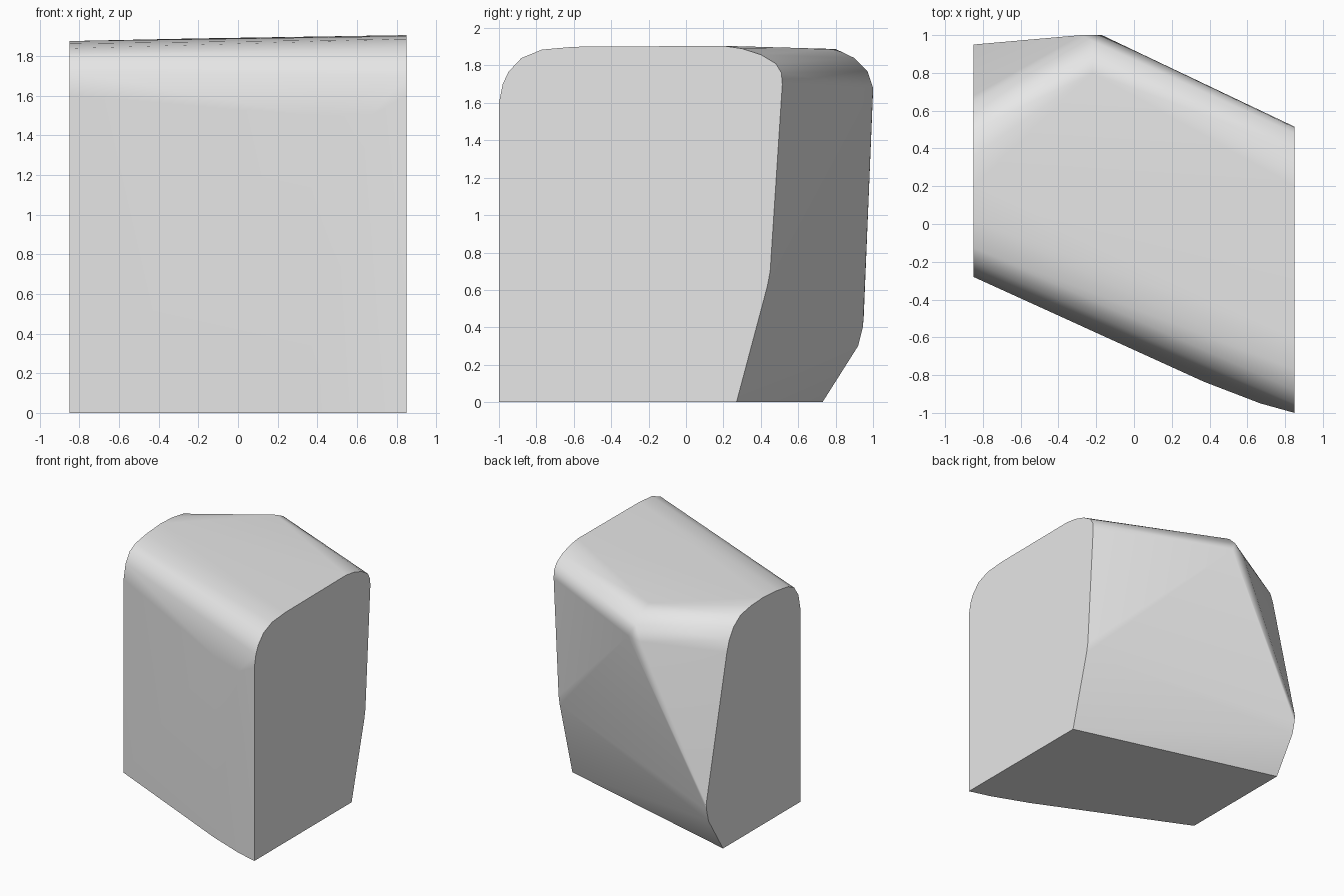
import bpy, bmesh

cube = bpy.data.objects.get("Cube")
if cube:
    bpy.data.objects.remove(cube, do_unlink=True)

HALF = 0.85

# Side profiles as (y, z), from the front foot over the top to the back foot
right_end = [(-1, 0), (-1, 1.6), (-.98, 1.7), (-.95, 1.765), (-.88, 1.84),
             (-.77, 1.885), (-.6, 1.9), (.2, 1.905), (.3, 1.89), (.4, 1.858),
             (.48, 1.81), (.51, 1.76), (.515, 1.7), (.45, .7), (.435, .62), (.27, 0)]
left_end = [(-.28, 0), (-.28, 1.6), (-.255, 1.72), (-.2, 1.8), (-.125, 1.838),
            (.02, 1.862), (.2, 1.875), (.36, 1.868), (.5, 1.843), (.59, 1.78),
            (.65, 1.69), (.68, 1.6), (.95, .45), (.945, .4), (.92, .3), (.73, 0)]

points = [(HALF, y, z) for y, z in right_end]
points += [(-HALF, y, z) for y, z in left_end]

# Rounded peak of the back
points += [(-.28, 1, 1.66), (-.17, 1, 1.68), (-.22, .97, 1.77),
           (-.22, .9, 1.84), (-.22, .8, 1.888)]

# Slight bulge of the front
for x, y in ((.37, -.835), (.67, -.95)):
    points += [(x, y, 0), (x, y, 1.5)]

# Wrap the points into one solid stone
bm = bmesh.new()
for p in points:
    bm.verts.new(p)
hull = bmesh.ops.convex_hull(bm, input=bm.verts[:])
loose = {g for g in hull["geom_interior"] + hull["geom_unused"]
         if isinstance(g, bmesh.types.BMVert) and not g.link_faces}
bmesh.ops.delete(bm, geom=list(loose), context='VERTS')
bmesh.ops.dissolve_limit(bm, angle_limit=0.01, verts=bm.verts[:], edges=bm.edges[:])
bmesh.ops.recalc_face_normals(bm, faces=bm.faces[:])

mesh = bpy.data.meshes.new("stone_block")
bm.to_mesh(mesh)
bm.free()
stone = bpy.data.objects.new("stone_block", mesh)
bpy.context.collection.objects.link(stone)

# Plain grey surface
grey = bpy.data.materials.new("light_grey")
grey.use_nodes = True
colour = (0.8, 0.8, 0.8, 1)
grey.diffuse_color = colour
grey.node_tree.nodes["Principled BSDF"].inputs["Base Color"].default_value = colour
mesh.materials.append(grey)

# Soft rounding, crisp cut ends
bpy.ops.object.select_all(action='DESELECT')
stone.select_set(True)
bpy.context.view_layer.objects.active = stone
bpy.ops.object.shade_smooth_by_angle(angle=0.8)
weighted = stone.modifiers.new("weighted_normals", 'WEIGHTED_NORMAL')
weighted.keep_sharp = True
